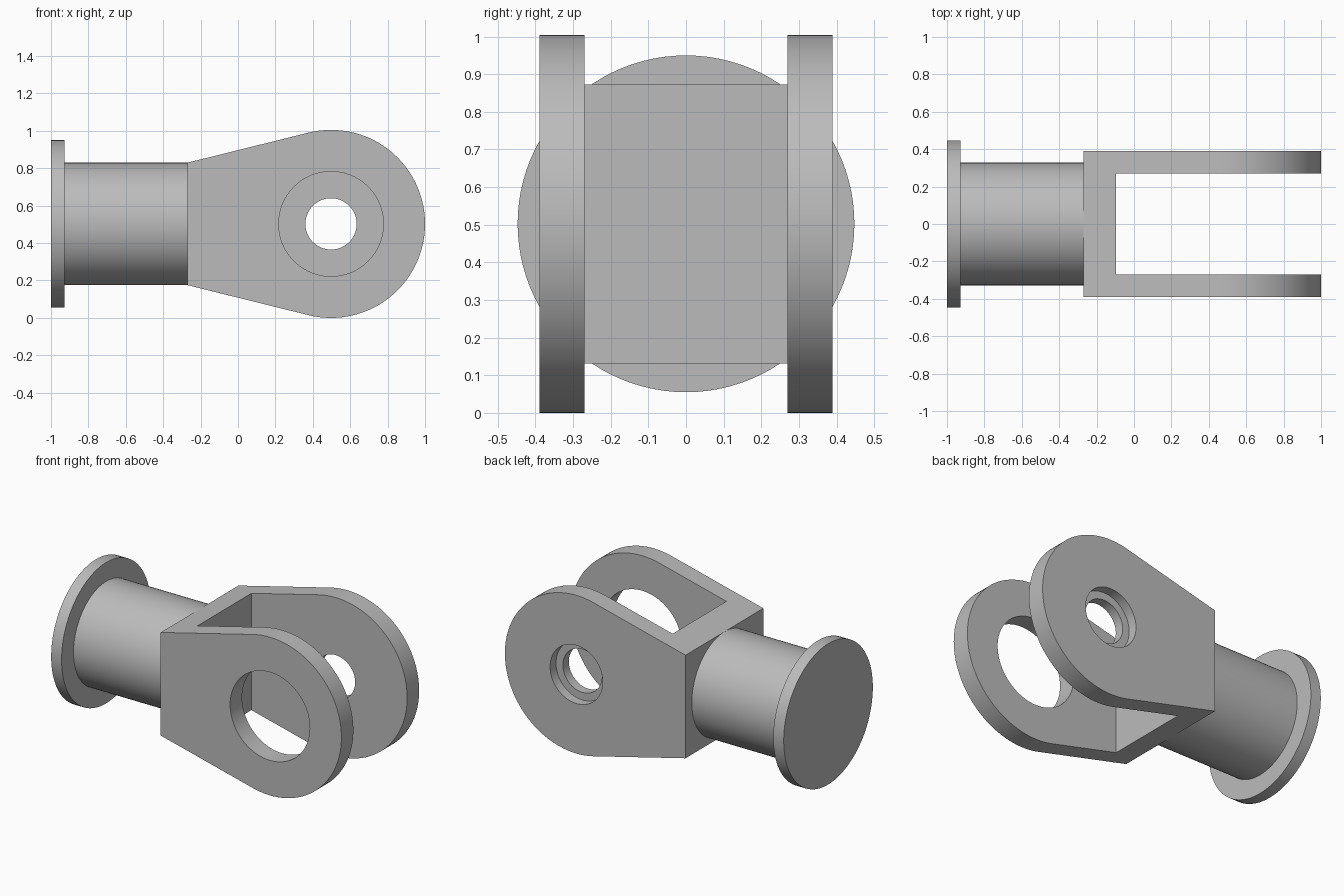
import bpy, bmesh, math
from mathutils import Matrix, Vector

cube = bpy.data.objects.get("Cube")
if cube:
    bpy.data.objects.remove(cube, do_unlink=True)

R = 0.5025                 # eye radius, also the axis height
EYE_X = 1 - R
BASE_X, BASE_H = -0.27, 0.3275
OUTER, INNER = 0.39, 0.27  # half widths of the fork and its slot

steel = bpy.data.materials.new("plain_grey")
steel.use_nodes = True
grey = (0.5, 0.5, 0.5, 1)
steel.diffuse_color = grey
steel.node_tree.nodes["Principled BSDF"].inputs["Base Color"].default_value = grey


def make(name, bm):
    bmesh.ops.recalc_face_normals(bm, faces=bm.faces)
    mesh = bpy.data.meshes.new(name)
    bm.to_mesh(mesh)
    bm.free()
    mesh.materials.append(steel)
    ob = bpy.data.objects.new(name, mesh)
    bpy.context.collection.objects.link(ob)
    return ob


def select(ob):
    bpy.ops.object.select_all(action='DESELECT')
    ob.select_set(True)
    bpy.context.view_layer.objects.active = ob


def hole(y0, y1, radius):
    """Cylinder along y through the eye, used as a cutter."""
    bm = bmesh.new()
    place = Matrix.Translation((EYE_X, (y0 + y1) / 2, R)) @ Matrix.Rotation(math.pi / 2, 4, 'X')
    bmesh.ops.create_cone(bm, cap_ends=True, segments=96, radius1=radius,
                          radius2=radius, depth=y1 - y0, matrix=place)
    return make("hole_cutter", bm)


def slot():
    bm = bmesh.new()
    x0, x1 = -0.095, 1.2
    place = Matrix.Translation(((x0 + x1) / 2, 0, R)) @ Matrix.Diagonal((x1 - x0, 2 * INNER, 2, 1))
    bmesh.ops.create_cube(bm, size=1, matrix=place)
    return make("slot_cutter", bm)


# Fork: teardrop side profile with straight flanks tangent to the round eye
dx = BASE_X - EYE_X
tangent = math.atan2(BASE_H, dx) - math.acos(R / math.hypot(dx, BASE_H))
steps = 96
outline = [(BASE_X, R + BASE_H)]
for i in range(steps + 1):
    a = tangent * (1 - 2 * i / steps)
    outline.append((EYE_X + R * math.cos(a), R + R * math.sin(a)))
outline.append((BASE_X, R - BASE_H))

bm = bmesh.new()
side = bm.faces.new([bm.verts.new((x, -OUTER, z)) for x, z in outline])
ext = bmesh.ops.extrude_face_region(bm, geom=[side])
bmesh.ops.translate(bm, vec=Vector((0, 2 * OUTER, 0)),
                    verts=[v for v in ext["geom"] if isinstance(v, bmesh.types.BMVert)])
fork = make("fork", bm)

# Slot, large front hole, and stepped back hole
cutters = [slot(), hole(-0.6, -0.1, 0.28), hole(0.1, 0.6, 0.137), hole(0.33, 0.6, 0.185)]
select(fork)
for cutter in cutters:
    mod = fork.modifiers.new("cut", 'BOOLEAN')
    mod.operation, mod.solver, mod.object = 'DIFFERENCE', 'EXACT', cutter
    bpy.ops.object.modifier_apply(modifier=mod.name)
    bpy.data.objects.remove(cutter, do_unlink=True)

# Shaft with end flange, turned around the x axis
bm = bmesh.new()
profile = [(-1, 0), (-1, 0.4475), (-0.927, 0.4475), (-0.927, BASE_H),
           (BASE_X + 0.003, BASE_H), (BASE_X + 0.003, 0)]
verts = [bm.verts.new((x, 0, R + r)) for x, r in profile]
edges = [bm.edges.new(pair) for pair in zip(verts, verts[1:])]
bmesh.ops.spin(bm, geom=verts + edges, cent=(0, 0, R), axis=(1, 0, 0),
               angle=2 * math.pi, steps=96)
bmesh.ops.remove_doubles(bm, verts=bm.verts, dist=0.0001)
shaft = make("flanged_shaft", bm)

for ob in (fork, shaft):
    select(ob)
    bpy.ops.object.shade_smooth_by_angle(angle=math.radians(20))
# The flanks meet the eye tangentially, so the large side faces stay flat
for face in fork.data.polygons:
    if abs(face.normal.y) > 0.99:
        face.use_smooth = False
